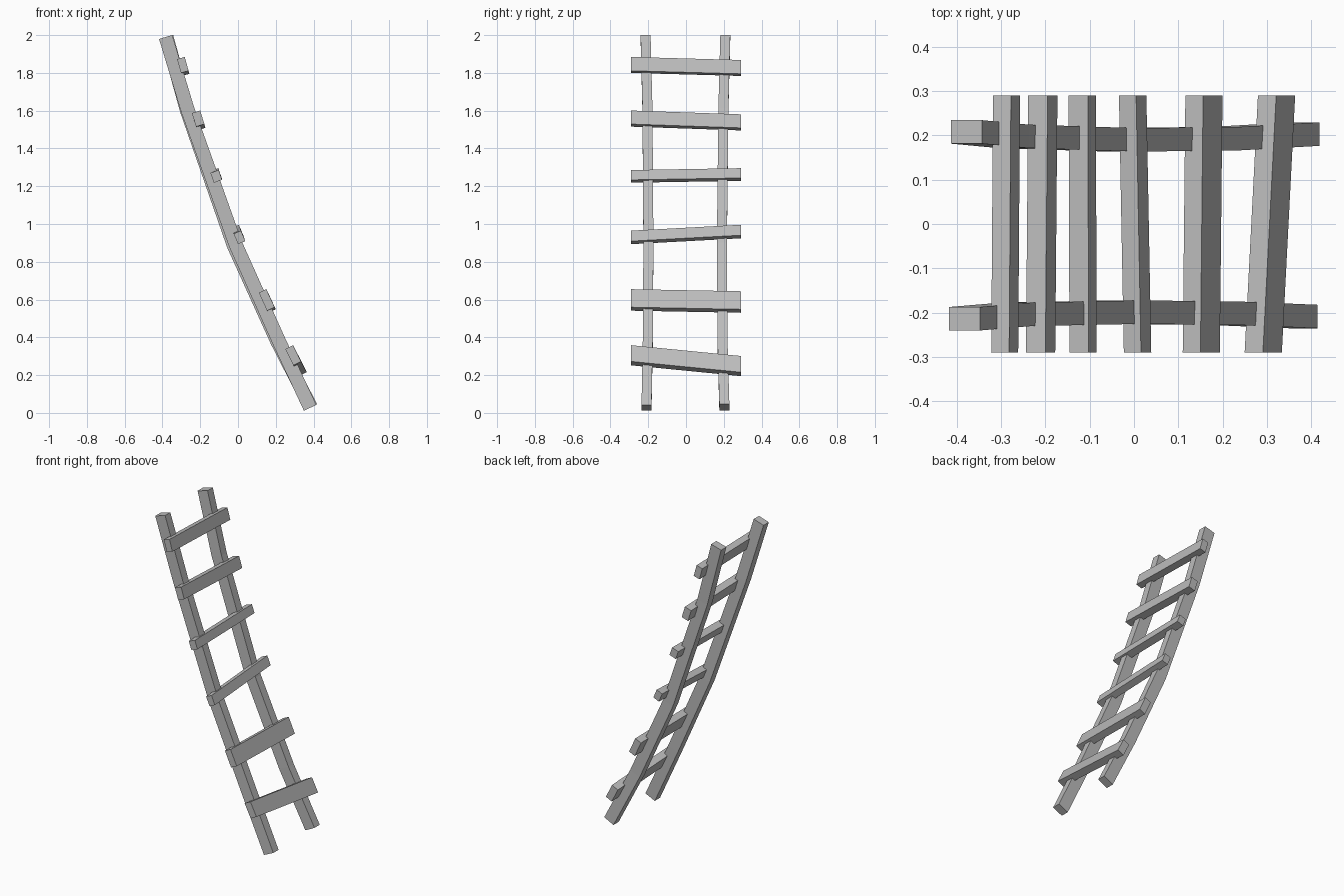
import bpy, bmesh
from math import atan2
from mathutils import Vector

cube = bpy.data.objects.get("Cube")
if cube:
    bpy.data.objects.remove(cube)

wood = bpy.data.materials.new("weathered grey")
wood.use_nodes = True
grey = (0.5, 0.5, 0.5, 1)
wood.diffuse_color = grey
wood.node_tree.nodes["Principled BSDF"].inputs["Base Color"].default_value = grey


def loft(name, rings):
    """Skin a row of four-cornered rings and cap both ends."""
    bm = bmesh.new()
    rows = [[bm.verts.new(p) for p in ring] for ring in rings]
    for a, b in zip(rows, rows[1:]):
        for i in range(4):
            j = (i + 1) % 4
            bm.faces.new((a[i], a[j], b[j], b[i]))
    bm.faces.new(rows[0])
    bm.faces.new(rows[-1])
    bmesh.ops.recalc_face_normals(bm, faces=bm.faces)
    mesh = bpy.data.meshes.new(name)
    bm.to_mesh(mesh)
    bm.free()
    mesh.materials.append(wood)
    bpy.context.collection.objects.link(bpy.data.objects.new(name, mesh))


def ring(centre, u, v):
    c = Vector(centre)
    return [c + u + v, c - u + v, c - u - v, c + u - v]


def rail(name, path, depth=0.073, width=0.053):
    """Bent square post, each ring square to the path in the xz plane."""
    pts = [Vector(p) for p in path]
    rings = []
    for i, p in enumerate(pts):
        d = pts[min(i + 1, len(pts) - 1)] - pts[max(i - 1, 0)]
        side = Vector((d.z, 0, -d.x)).normalized()
        rings.append(ring(p, side * depth / 2, Vector((0, width / 2, 0))))
    loft(name, rings)


# Side rails
rail("front_rail", [(0.382, -0.209, 0.027), (0.214, -0.202, 0.386), (-0.013, -0.199, 0.893),
                    (-0.265, -0.204, 1.60), (-0.383, -0.214, 1.99)])
rail("back_rail", [(0.386, 0.203, 0.030), (0.208, 0.193, 0.378), (-0.024, 0.190, 0.89),
                   (-0.272, 0.198, 1.605), (-0.378, 0.208, 1.99)])

# Rungs: front x and z, back x and z, thickness, height, lean as run over rise
rungs = [
    (0.292, 0.305, 0.322, 0.248, 0.046, 0.096, 0.50),
    (0.152, 0.598, 0.158, 0.587, 0.044, 0.105, 0.46),
    (0.008, 0.929, -0.003, 0.960, 0.042, 0.060, 0.42),
    (-0.115, 1.252, -0.117, 1.262, 0.046, 0.055, 0.35),
    (-0.211, 1.558, -0.206, 1.538, 0.046, 0.075, 0.31),
    (-0.292, 1.842, -0.288, 1.826, 0.042, 0.076, 0.28),
]
for n, (fx, fz, bx, bz, thick, high, lean) in enumerate(rungs, 1):
    up = Vector((-lean, 0, 1)).normalized()
    out = Vector((up.z, 0, -up.x))
    u, v = out * thick / 2, up * high / 2
    loft(f"rung_{n}", [ring((fx, -0.29, fz), u, v), ring((bx, 0.29, bz), u, v)])
